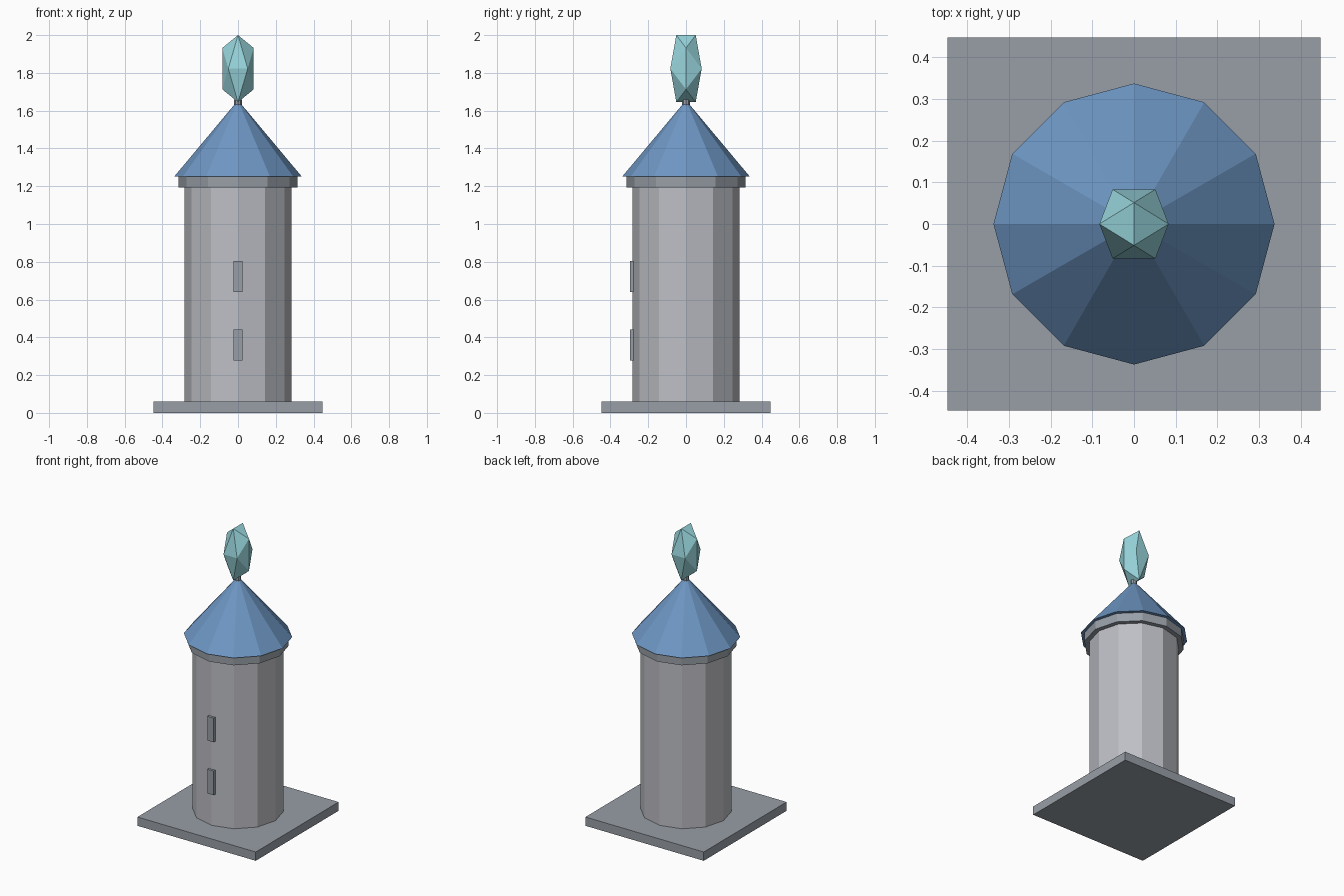
import bpy, bmesh, math
from mathutils import Vector

cube = bpy.data.objects.get("Cube")
if cube:
    bpy.data.objects.remove(cube)


def material(name, rgb):
    """Flat material from sRGB values in 0-255."""
    lin = [((c / 255 + 0.055) / 1.055) ** 2.4 for c in rgb] + [1.0]
    m = bpy.data.materials.new(name)
    m.use_nodes = True
    m.diffuse_color = lin
    m.node_tree.nodes["Principled BSDF"].inputs["Base Color"].default_value = lin
    return m


WALL = material("pale wall stone", (190, 191, 197))
TRIM = material("grey trim stone", (152, 159, 167))
ROOF = material("blue roof", (110, 151, 196))
CRYSTAL = material("aqua crystal", (152, 214, 221))


def finish(bm, name, mat):
    bmesh.ops.recalc_face_normals(bm, faces=bm.faces)
    mesh = bpy.data.meshes.new(name)
    bm.to_mesh(mesh)
    bm.free()
    mesh.materials.append(mat)
    obj = bpy.data.objects.new(name, mesh)
    bpy.context.collection.objects.link(obj)
    return obj


def box(name, mat, size, centre):
    bm = bmesh.new()
    bmesh.ops.create_cube(bm, size=1)
    bmesh.ops.scale(bm, vec=size, verts=bm.verts)
    bmesh.ops.translate(bm, vec=centre, verts=bm.verts)
    return finish(bm, name, mat)


def drum(name, mat, r_low, r_high, z_low, z_high, sides=12):
    """Prism or cone standing on z_low, with corners on the axes."""
    bm = bmesh.new()
    bmesh.ops.create_cone(bm, cap_ends=True, segments=sides, radius1=r_low,
                          radius2=r_high, depth=z_high - z_low)
    bmesh.ops.translate(bm, vec=(0, 0, (z_low + z_high) / 2), verts=bm.verts)
    return finish(bm, name, mat)


# Plinth, tower body, parapet ring and roof
box("base_slab", TRIM, (0.895, 0.895, 0.06), (0, 0, 0.03))
drum("tower_wall", WALL, 0.284, 0.284, 0.06, 1.2)
drum("parapet_ring", TRIM, 0.315, 0.315, 1.192, 1.252)
drum("roof", ROOF, 0.337, 0.0, 1.252, 1.655)
drum("finial_stem", TRIM, 0.02, 0.02, 1.6, 1.66, sides=8)

# Slit windows on the front
for name, z in (("lower_window", 0.36), ("upper_window", 0.722)):
    box(name, TRIM, (0.048, 0.024, 0.165), (0, -0.285, z))

# Crystal: an icosahedron from three golden rectangles, stretched upward
golden = (1 + math.sqrt(5)) / 2
bm = bmesh.new()
for a in (-1, 1):
    for b in (-golden, golden):
        for corner in ((0, a, b), (a, b, 0), (b, 0, a)):
            bm.verts.new(Vector(corner) / golden)
bmesh.ops.convex_hull(bm, input=bm.verts)
bmesh.ops.scale(bm, vec=(0.083, 0.083, 0.1775), verts=bm.verts)
bmesh.ops.translate(bm, vec=(0, 0, 1.8225), verts=bm.verts)
finish(bm, "crystal", CRYSTAL)
